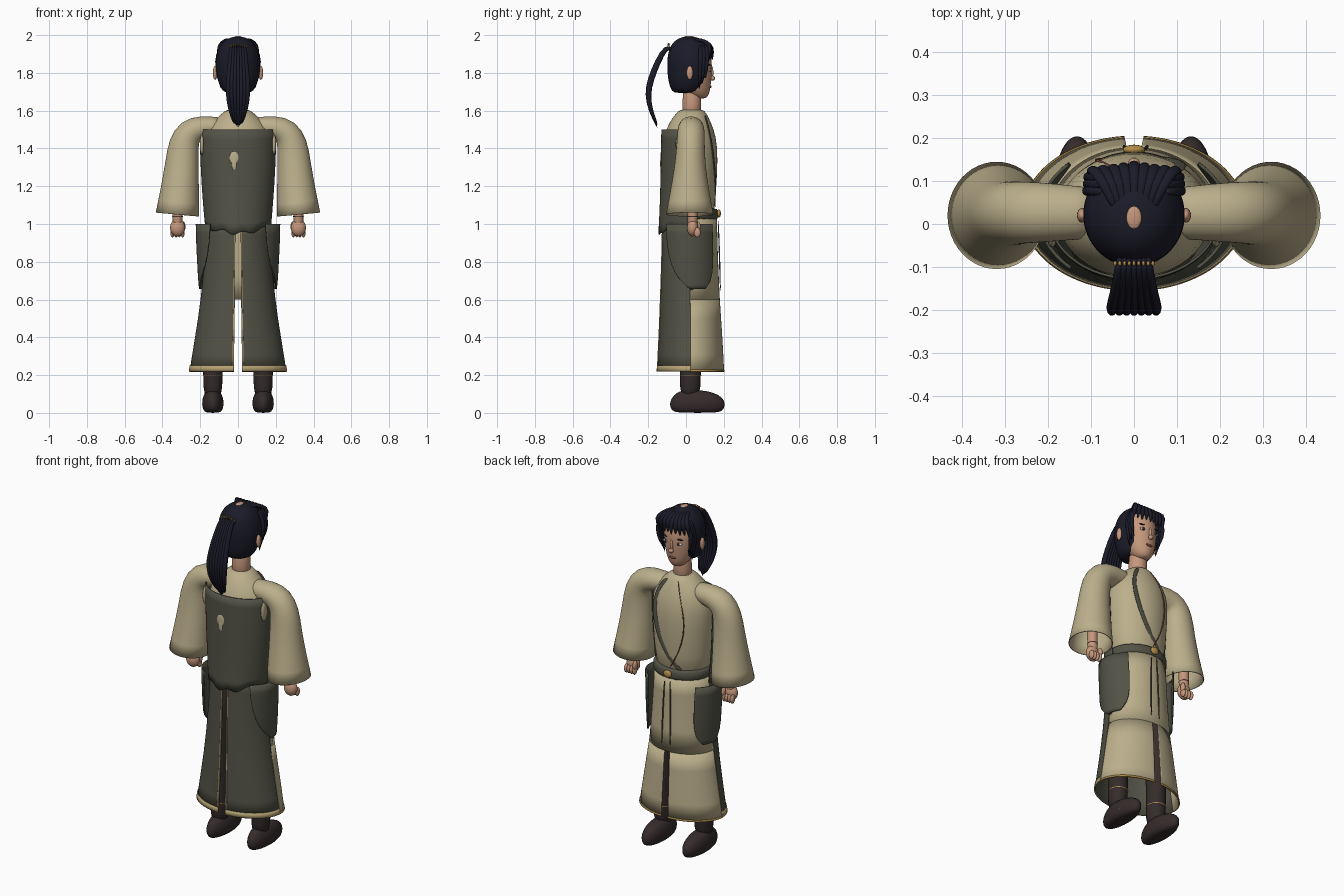
import bpy, bmesh, math
from mathutils import Vector

if "Cube" in bpy.data.objects:
    bpy.data.objects.remove(bpy.data.objects["Cube"])


def material(name, r, g, b):
    m = bpy.data.materials.new(name)
    m.use_nodes = True
    m.diffuse_color = (r, g, b, 1)
    m.node_tree.nodes["Principled BSDF"].inputs["Base Color"].default_value = (r, g, b, 1)
    return m


CREAM = material("cream cloth", .50, .43, .26)
GREY = material("grey green cloth", .085, .085, .062)
HAIR = material("blue black hair", .011, .011, .022)
SKIN = material("skin", .56, .31, .20)
BOOT = material("dark brown leather", .036, .024, .024)
GOLD = material("gold", .45, .27, .07)
HEM = material("tan hem", .46, .36, .17)
RED = material("dark red", .20, .06, .04)
WHITE = material("eye white", .7, .68, .62)

X, Y, Z = Vector((1, 0, 0)), Vector((0, 1, 0)), Vector((0, 0, 1))


def finish(name, bm, mat, thick=0, subdiv=1):
    bmesh.ops.recalc_face_normals(bm, faces=bm.faces)
    me = bpy.data.meshes.new(name)
    bm.to_mesh(me)
    bm.free()
    me.materials.append(mat)
    me.shade_smooth()
    ob = bpy.data.objects.new(name, me)
    bpy.context.collection.objects.link(ob)
    if subdiv:
        mod = ob.modifiers.new("smooth", 'SUBSURF')
        mod.levels = mod.render_levels = subdiv
        mod.boundary_smooth = 'PRESERVE_CORNERS'
    if thick:
        mod = ob.modifiers.new("cloth", 'SOLIDIFY')
        mod.thickness, mod.offset = thick, 0
    return ob


def sweep(name, pts, mat, ref=X, flat=False, arcs=None, n=24, cap=True, thick=0, keep=None):
    """Skin elliptical sections (x, y, z, half along ref, half across) along a path."""
    bm = bmesh.new()
    rows = []
    closed = arcs is None
    for i, (x, y, z, ra, rb) in enumerate(pts):
        a, b = pts[max(i - 1, 0)], pts[min(i + 1, len(pts) - 1)]
        t = Z if flat else (Vector(b[:3]) - Vector(a[:3])).normalized()
        side = (ref - t * t.dot(ref)).normalized()
        other = t.cross(side)
        lo, hi = (0, 360) if closed else arcs[min(i, len(arcs) - 1)]
        row = []
        for k in range(n if closed else n + 1):
            ang = math.radians(lo + (hi - lo) * k / n)
            row.append(bm.verts.new(Vector((x, y, z)) + side * ra * math.cos(ang) + other * rb * math.sin(ang)))
        rows.append(row)
    for p, q in zip(rows, rows[1:]):
        for k in range(n):
            j = (k + 1) % len(p)
            bm.faces.new((p[k], p[j], q[j], q[k]))
    if closed and cap:
        bm.faces.new(rows[0][::-1])
        bm.faces.new(rows[-1])
    if keep:
        bad = [f for f in bm.faces if not keep(f.calc_center_median())]
        bmesh.ops.delete(bm, geom=bad, context='FACES')
    return finish(name, bm, mat, thick)


def loft(name, rings, mat, x=0, **kw):
    """Horizontal sections given as (z, centre y, half width, half depth)."""
    return sweep(name, [(x, cy, z, rx, ry) for z, cy, rx, ry in rings], mat, flat=True, **kw)


def ball(name, loc, size, mat):
    bm = bmesh.new()
    bmesh.ops.create_uvsphere(bm, u_segments=16, v_segments=10, radius=1)
    for v in bm.verts:
        v.co = Vector([c * s + o for c, s, o in zip(v.co, size, loc)])
    return finish(name, bm, mat, subdiv=0)


SIDES = (("left", 1), ("right", -1))

# Robe body
TORSO = [(1.0, .02, .155, .13), (1.15, .02, .165, .138), (1.35, .02, .182, .152),
         (1.47, .02, .182, .14), (1.54, .022, .14, .11), (1.585, .028, .085, .082), (1.61, .03, .058, .06)]
loft("robe_body", TORSO, CREAM)


def chest(x, z):
    """Point on the chest surface."""
    for a, b in zip(TORSO, TORSO[1:]):
        if a[0] <= z <= b[0]:
            f = (z - a[0]) / (b[0] - a[0])
            cy, rx, ry = (a[i] + (b[i] - a[i]) * f for i in (1, 2, 3))
            return (x, cy + ry * math.sqrt(max(0, 1 - (x / rx) ** 2)), z)


def chest_band(name, path, half, mat):
    sweep(name, [chest(x, z) + (.005, half) for x, z in path], mat, ref=Y, n=8)


chest_band("shoulder_strap", [(.05, 1.58), (.09, 1.52), (.11, 1.44), (.1, 1.35), (.06, 1.24),
                              (0, 1.14), (-.09, 1.04)], .018, GREY)
chest_band("lapel_seam", [(-.02, 1.59), (-.06, 1.5), (-.09, 1.4), (-.09, 1.3), (-.06, 1.19), (0, 1.08)], .003, RED)
loft("neck", [(1.56, .03, .052, .052), (1.63, .03, .05, .05), (1.75, .035, .05, .05)], SKIN)

# Belt with buckle and hanging cords
loft("belt", [(1.02, .02, .17, .148), (1.03, .02, .173, .152), (1.075, .02, .173, .15), (1.085, .02, .168, .146)], GREY)
ball("buckle", (0, .173, 1.055), (.026, .012, .022), GOLD)
for x in (-.015, .02):
    sweep("belt_cord", [(x, .17, 1.03, .005, .004), (x * 1.4, .177, .85, .005, .004),
                        (x * 1.6, .183, .62, .005, .004)], GREY, n=6)

# Skirt: split grey back, cream front open below the knee
UPPER = [(1.03, .02, .163, .142), (.85, .02, .172, .145), (.6, .022, .193, .155)]
LOWER = [(.6, .022, .193, .155), (.4, .025, .225, .166), (.22, .025, .254, .175)]
EDGE = [(.25, .025, .252, .176), (.22, .025, .257, .178)]
loft("skirt_front_upper", UPPER, CREAM, arcs=[(0, 180)], thick=.005)
for label, a, b in (("left", 0, 85), ("right", 95, 180)):
    loft(label + "_skirt_front", LOWER, CREAM, arcs=[(a, b)], thick=.005)
    loft(label + "_front_hem", [(.228, .025, .255, .177), (.218, .025, .257, .178)], GOLD, arcs=[(a, b)], thick=.006)
for label, a, b, inner in (("left", 275, 360, 1), ("right", 180, 265, -1)):
    loft(label + "_skirt_back", UPPER + LOWER[1:], GREY, arcs=[(a, b)], thick=.005)
    loft(label + "_back_hem", EDGE, HEM, arcs=[(a, b)], thick=.007)
    slit = (a, a + 2) if inner > 0 else (b - 2, b)
    loft(label + "_slit_trim", [(z, cy, rx + .002, ry + .003) for z, cy, rx, ry in UPPER + LOWER[1:]],
         HEM, arcs=[slit], n=2, thick=.005)

# Hip pouches
for label, s in SIDES:
    spans = [(-48, 45), (-46, 46), (-36, 46), (-18, 42), (0, 28)]
    if s < 0:
        spans = [(180 - b, 180 - a) for a, b in spans]
    loft(label + "_hip_pouch", [(1.0, .02, .22, .165), (.9, .02, .218, .168), (.78, .02, .212, .17),
                                (.7, .02, .208, .168), (.655, .022, .203, .165)], GREY, arcs=spans, thick=.008)

# Back cape with ragged lower edge and worn patches
cape = loft("back_cape", [(1.5, .02, .198, .148), (1.4, .02, .2, .15), (1.2, .02, .19, .153),
                          (1.05, .018, .178, .156), (.965, .016, .172, .16)], GREY, arcs=[(175, 365)], thick=.006)
for v in cape.data.vertices:
    if v.co.z < 1:
        v.co.z += .012 * math.sin(v.co.x * 60) + .5 * abs(v.co.x) ** 1.5 - .015
ball("worn_patch_middle", (-.02, -.131, 1.35), (.026, .005, .034), CREAM)
ball("worn_patch_tip", (-.02, -.132, 1.32), (.013, .005, .035), CREAM)
for label, s in SIDES:
    ball(label + "_worn_patch", (s * .191, -.03, 1.42), (.011, .025, .055), CREAM)

# Arms with wide sleeves, legs and boots
for label, s in SIDES:
    arm = [(.08, .025, 1.515, .055, .045), (.19, .027, 1.513, .066, .062), (.255, .027, 1.492, .07, .072),
           (.288, .025, 1.43, .072, .08), (.297, .022, 1.32, .078, .086), (.308, .02, 1.18, .1, .1),
           (.32, .02, 1.05, .124, .114)]
    sweep(label + "_sleeve", [(s * p[0],) + p[1:] for p in arm], CREAM, ref=Y, cap=False, thick=.005)
    hx = s * .32
    loft(label + "_forearm", [(1.3, .03, .03, .03), (1.02, .035, .028, .028), (.98, .035, .025, .025)], SKIN, x=hx)
    loft(label + "_bracelet", [(1.03, .035, .031, .031), (1.05, .035, .031, .031)], BOOT, x=hx)
    ball(label + "_palm", (hx, .035, .98), (.04, .03, .046), SKIN)
    for i in range(4):
        ball(label + "_finger", (hx + (i - 1.5) * .018, .06, .955), (.011, .018, .026), SKIN)
    ball(label + "_thumb", (hx - s * .03, .062, .985), (.012, .016, .028), SKIN)

    fx = s * .133
    loft(label + "_leg", [(.06, .02, .05, .055), (.2, .025, .052, .055), (.5, .025, .056, .06),
                          (.95, .02, .068, .075)], BOOT, x=fx)
    for z in (.2, .38, .55):
        loft(label + "_leg_band", [(z - .007, .025, .058, .062), (z + .007, .025, .058, .062)], GOLD, x=fx)
    loft(label + "_boot", [(0, .06, .035, .11), (.012, .06, .051, .138), (.045, .06, .059, .15), (.08, .06, .055, .138),
                           (.108, .05, .042, .1), (.12, .035, .025, .05)], BOOT, x=fx)
    loft(label + "_sole_line", [(.036, .06, .06, .151), (.044, .06, .06, .151)], GOLD, x=fx)

# Head and face
loft("head", [(1.662, .075, .025, .03), (1.685, .065, .052, .057), (1.72, .048, .075, .082), (1.78, .034, .093, .103),
              (1.84, .03, .1, .109), (1.9, .026, .098, .108), (1.95, .02, .07, .08)], SKIN)
ball("nose_bridge", (0, .137, 1.8), (.009, .008, .035), SKIN)
ball("nose_tip", (0, .14, 1.772), (.014, .014, .013), SKIN)
ball("lips", (0, .128, 1.727), (.022, .007, .007), RED)
for label, s in SIDES:
    ball(label + "_ear", (s * .121, .02, 1.8), (.012, .017, .037), SKIN)
    ball(label + "_eye", (s * .042, .125, 1.815), (.02, .007, .009), WHITE)
    ball(label + "_iris", (s * .042, .13, 1.815), (.008, .004, .009), BOOT)
    ball(label + "_brow", (s * .043, .124, 1.842), (.024, .007, .004), HAIR)

# Hair cap, open around the face
loft("hair_cap", [(1.69, .0, .07, .068), (1.72, .008, .093, .093), (1.78, .018, .115, .116), (1.84, .022, .121, .123),
                  (1.9, .022, .115, .12), (1.95, .02, .093, .1), (1.98, .018, .06, .066), (1.992, .016, .022, .028)],
     HAIR, n=32, keep=lambda c: c.z > 1.91 or c.y < .085)
ball("crown_parting", (0, .015, 1.99), (.018, .027, .006), SKIN)

# Fringe and side locks
for i in range(-4, 5):
    x = i * .024
    sweep("fringe_lock", [(x * .45, .035, 1.975, .01, .006), (x * .65, .085, 1.976, .014, .012),
                          (x, .132, 1.948, .016, .013), (x * 1.04, .142 - abs(x) * .2, 1.91, .014, .01),
                          (x * 1.04, .138 - abs(x) * .25, 1.865 + .006 * (i % 2), .003, .003)], HAIR, n=8)
for label, s in SIDES:
    for k in range(3):
        y = .075 + k * .016
        sweep(label + "_side_lock", [(s * .07, y, 1.95, .012, .012), (s * .11, y + .005, 1.9, .014, .014),
                                     (s * (.112 - k * .003), y, 1.82, .012, .012),
                                     (s * .088, y - .005, 1.71 + k * .03, .003, .003)], HAIR, ref=Y, n=8)

# Ponytail with beaded tie
for i in range(-3, 4):
    sweep("ponytail_strand", [(i * .011, -.075, 1.925, .009, .014), (i * .012, -.105, 1.94, .01, .015),
                              (i * .014, -.15, 1.86, .012, .017), (i * .017, -.188, 1.765, .013, .018),
                              (i * .018, -.204, 1.685, .013, .017), (i * .014, -.188, 1.6, .011, .012),
                              (i * .007, -.15, 1.505 + abs(i) * .008, .004, .003)], HAIR, n=10)
for i in range(-4, 5):
    ball("tie_bead", (i * .011, -.092, 1.952 - abs(i) * .003), (.004, .006, .007), GOLD)
